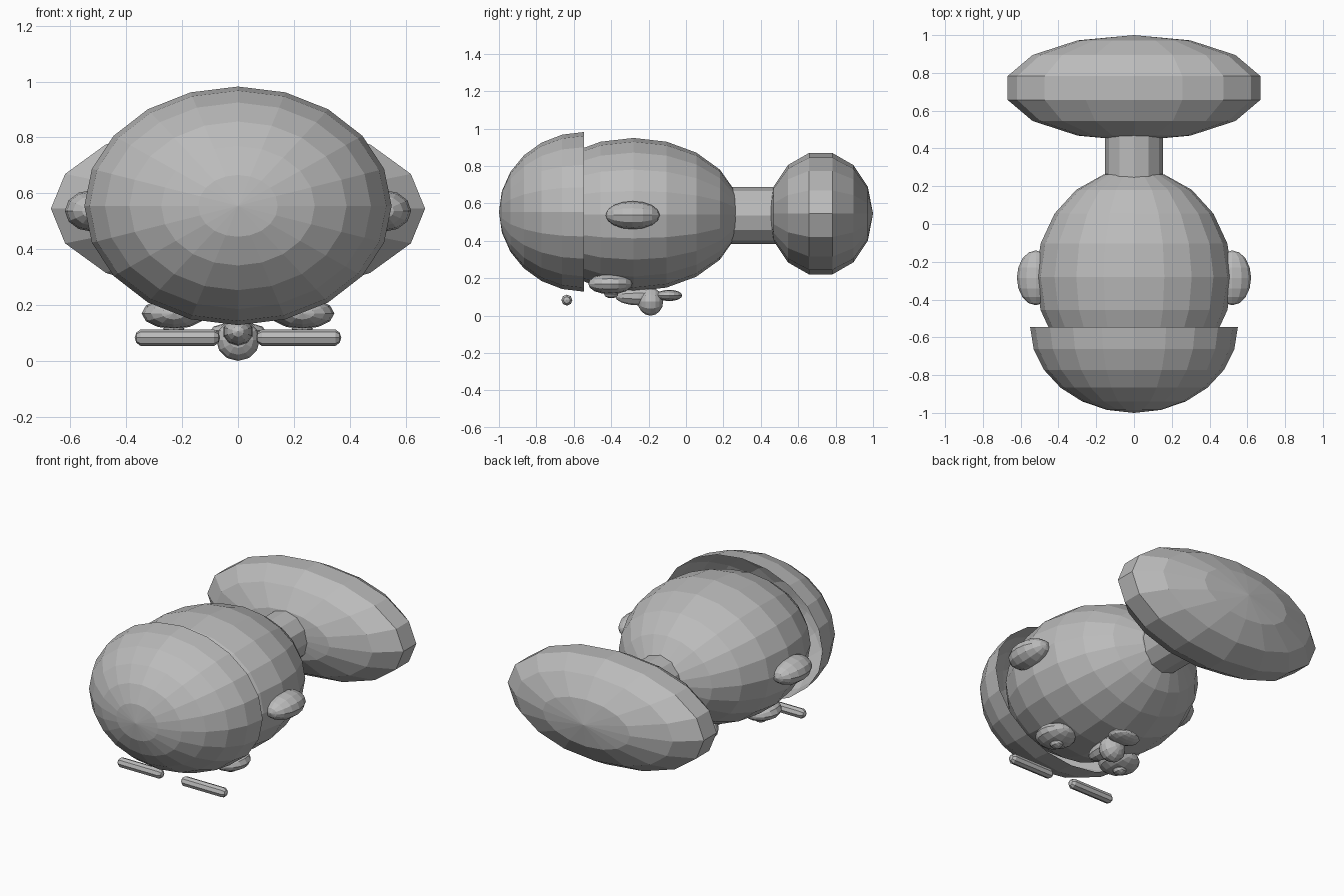
import bpy, bmesh, math
from mathutils import Matrix, Vector

if "Cube" in bpy.data.objects:
    bpy.data.objects.remove(bpy.data.objects["Cube"])

grey = bpy.data.materials.new("plain_grey")
grey.diffuse_color = (0.5, 0.5, 0.5, 1)
grey.use_nodes = True
grey.node_tree.nodes["Principled BSDF"].inputs["Base Color"].default_value = grey.diffuse_color


def finish(name, bm):
    mesh = bpy.data.meshes.new(name)
    bm.to_mesh(mesh)
    bm.free()
    mesh.materials.append(grey)
    obj = bpy.data.objects.new(name, mesh)
    bpy.context.collection.objects.link(obj)
    return obj


def ellipsoid(name, centre, radii, segs=12, rings=8, axis='Y', front_half=False):
    """Flat-faced ellipsoid with its poles on the given axis."""
    bm = bmesh.new()
    bmesh.ops.create_uvsphere(bm, u_segments=segs, v_segments=rings, radius=1)
    if axis == 'Y':
        bmesh.ops.rotate(bm, verts=bm.verts, matrix=Matrix.Rotation(-math.pi / 2, 3, 'X'))
    if front_half:
        back = [v for v in bm.verts if v.co.y > 0.01]
        bmesh.ops.delete(bm, geom=back, context='VERTS')
    bmesh.ops.scale(bm, verts=bm.verts, vec=Vector(radii))
    bmesh.ops.translate(bm, verts=bm.verts, vec=Vector(centre))
    return finish(name, bm)


def capsule(name, centre, half_length, radius):
    """Rounded rod along x: a sphere split at its equator and stretched."""
    bm = bmesh.new()
    bmesh.ops.create_uvsphere(bm, u_segments=8, v_segments=5, radius=radius)
    bmesh.ops.rotate(bm, verts=bm.verts, matrix=Matrix.Rotation(math.pi / 2, 3, 'Y'))
    for v in bm.verts:
        v.co.x += math.copysign(half_length - radius, v.co.x)
    bmesh.ops.translate(bm, verts=bm.verts, vec=Vector(centre))
    return finish(name, bm)


# Head and open hair cap around the crown
ellipsoid("head", (0, -0.28, 0.54), (0.52, 0.57, 0.41), 20, 10)
ellipsoid("hair_cap", (0, -0.545, 0.555), (0.55, 0.455, 0.427), 20, 12, front_half=True)

# Neck
bm = bmesh.new()
bmesh.ops.create_cone(bm, cap_ends=True, segments=12, radius1=0.153, radius2=0.153, depth=0.36)
bmesh.ops.rotate(bm, verts=bm.verts, matrix=Matrix.Rotation(math.pi / 2, 3, 'X'))
bmesh.ops.translate(bm, verts=bm.verts, vec=Vector((0, 0.36, 0.535)))
finish("neck", bm)

# Shoulders: odd ring count gives the flat band round the middle
ellipsoid("shoulders", (0, 0.72, 0.545), (0.687, 0.28, 0.333), 16, 7)

# Paired features
for side, s in (("right", 1), ("left", -1)):
    ellipsoid(f"ear_{side}", (s * 0.52, -0.285, 0.537), (0.1, 0.145, 0.075), 12, 8)
    ellipsoid(f"eye_{side}", (s * 0.23, -0.405, 0.17), (0.115, 0.118, 0.056), 12, 8)
    ellipsoid(f"pupil_{side}", (s * 0.23, -0.4, 0.115), (0.038, 0.038, 0.022), 8, 6)
    capsule(f"eyebrow_{side}", (s * 0.217, -0.637, 0.083), 0.153, 0.031)

# Nose and mouth
ellipsoid("nose_bridge", (0, -0.255, 0.105), (0.055, 0.125, 0.05), 10, 8)
ellipsoid("nose_tip", (0, -0.19, 0.075), (0.078, 0.068, 0.075), 12, 8)
ellipsoid("mouth", (0, -0.09, 0.108), (0.1, 0.07, 0.03), 12, 8)
